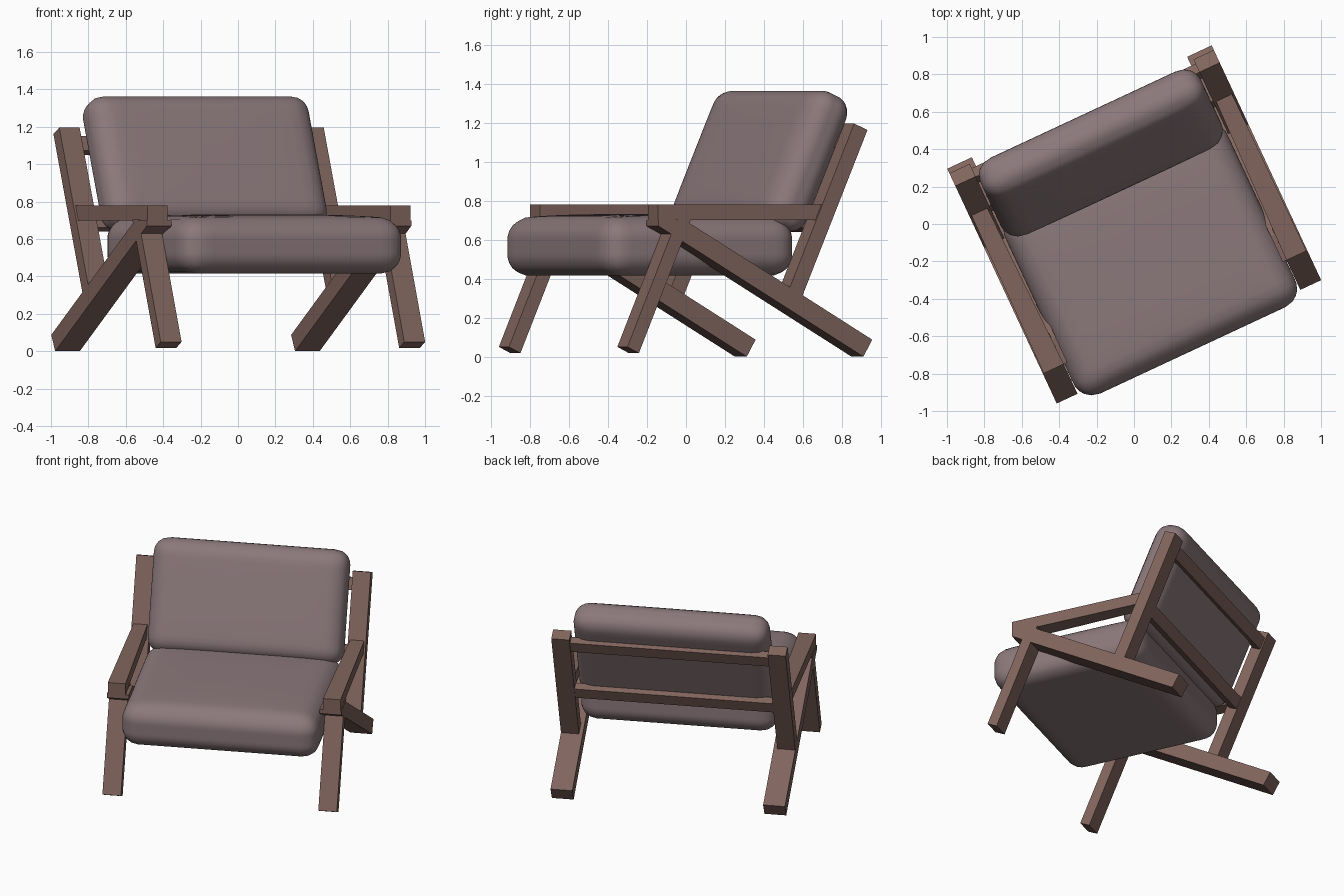
import bpy, bmesh
from math import radians
from mathutils import Vector, Matrix

if "Cube" in bpy.data.objects:
    bpy.data.objects.remove(bpy.data.objects["Cube"])

TURN = Matrix.Rotation(radians(25), 4, 'Z')   # whole chair is turned on the floor
TILT = radians(23.5)                          # lean of posts and back cushion


def material(name, rgb):
    m = bpy.data.materials.new(name)
    m.diffuse_color = (*rgb, 1)
    m.use_nodes = True
    m.node_tree.nodes["Principled BSDF"].inputs["Base Color"].default_value = m.diffuse_color
    return m


WOOD = material("wood", (0.22, 0.13, 0.11))
FABRIC = material("fabric", (0.26, 0.19, 0.20))


def finish(name, bm, mat):
    bmesh.ops.recalc_face_normals(bm, faces=bm.faces)
    bm.transform(TURN)
    me = bpy.data.meshes.new(name)
    bm.to_mesh(me)
    bm.free()
    me.materials.append(mat)
    ob = bpy.data.objects.new(name, me)
    bpy.context.collection.objects.link(ob)
    return ob


def prism(name, pts, inner, outer, side):
    """Side profile (y, z[, inner, outer]) extruded across x."""
    bm = bmesh.new()
    a, b = [], []
    for p in pts:
        i, o = p[2:] if len(p) == 4 else (inner, outer)
        a.append(bm.verts.new((side * i, p[0], p[1])))
        b.append(bm.verts.new((side * o, p[0], p[1])))
    bm.faces.new(a)
    bm.faces.new(b[::-1])
    n = len(pts)
    for k in range(n):
        bm.faces.new((a[k], a[(k + 1) % n], b[(k + 1) % n], b[k]))
    return finish(name, bm, WOOD)


def cushion(name, half, r, centre, tilt, puff_top, puff_bottom):
    """Rounded, slightly crowned box."""
    bm = bmesh.new()
    bmesh.ops.create_cube(bm, size=2)
    bmesh.ops.subdivide_edges(bm, edges=bm.edges[:], cuts=23, use_grid_fill=True)
    half = Vector(half)
    for v in bm.verts:
        u = v.co.copy()
        p = Vector([u[i] * half[i] for i in range(3)])
        core = Vector([max(-half[i] + r, min(half[i] - r, p[i])) for i in range(3)])
        p = core + (p - core).normalized() * r
        crown = (1 - u.x ** 4) * (1 - u.y ** 4)
        p.z += crown * (puff_top * max(u.z, 0) + puff_bottom * min(u.z, 0))
        v.co = p
    bm.transform(Matrix.Translation(centre) @ Matrix.Rotation(tilt, 4, 'X'))
    for f in bm.faces:
        f.smooth = True
    return finish(name, bm, FABRIC)


# Side frames
for side, label in ((-1, "left"), (1, "right")):
    prism(f"{label}_front_leg",
          [(-.695, .05), (-.63, .018), (-.335, .705), (-.414, .705)], .657, .78, side)
    prism(f"{label}_diagonal_rear_leg",
          [(.64, 0), (.69, .087), (-.37, .70), (-.52, .70), (-.52, .67)], .635, .78, side)
    prism(f"{label}_back_post",
          [(.588, 1.195), (.663, 1.162), (.29, .30), (.20, .30)], .66, .78, side)
    prism(f"{label}_armrest",
          [(-.52, .70), (.43, .70, .675, .768), (.43, .78, .675, .768), (-.52, .78)],
          .657, .775, side)

# Cross rails between the back posts
for label, y, z in (("upper", .595, 1.10), ("lower", .425, .69)):
    bm = bmesh.new()
    bmesh.ops.create_cube(bm, size=1)
    bm.transform(Matrix.Translation((0, y, z)) @ Matrix.Rotation(-TILT, 4, 'X')
                 @ Matrix.Diagonal((1.36, .055, .085, 1)))
    finish(f"{label}_back_rail", bm, WOOD)

# Cushions
cushion("seat_cushion", (.655, .54, .147), .11, (0, -.205, .562), 0, .022, .0)
cushion("back_cushion", (.65, .38, .115), .10, (0, .42, 1.0),
        radians(90) - TILT, .012, .0)
